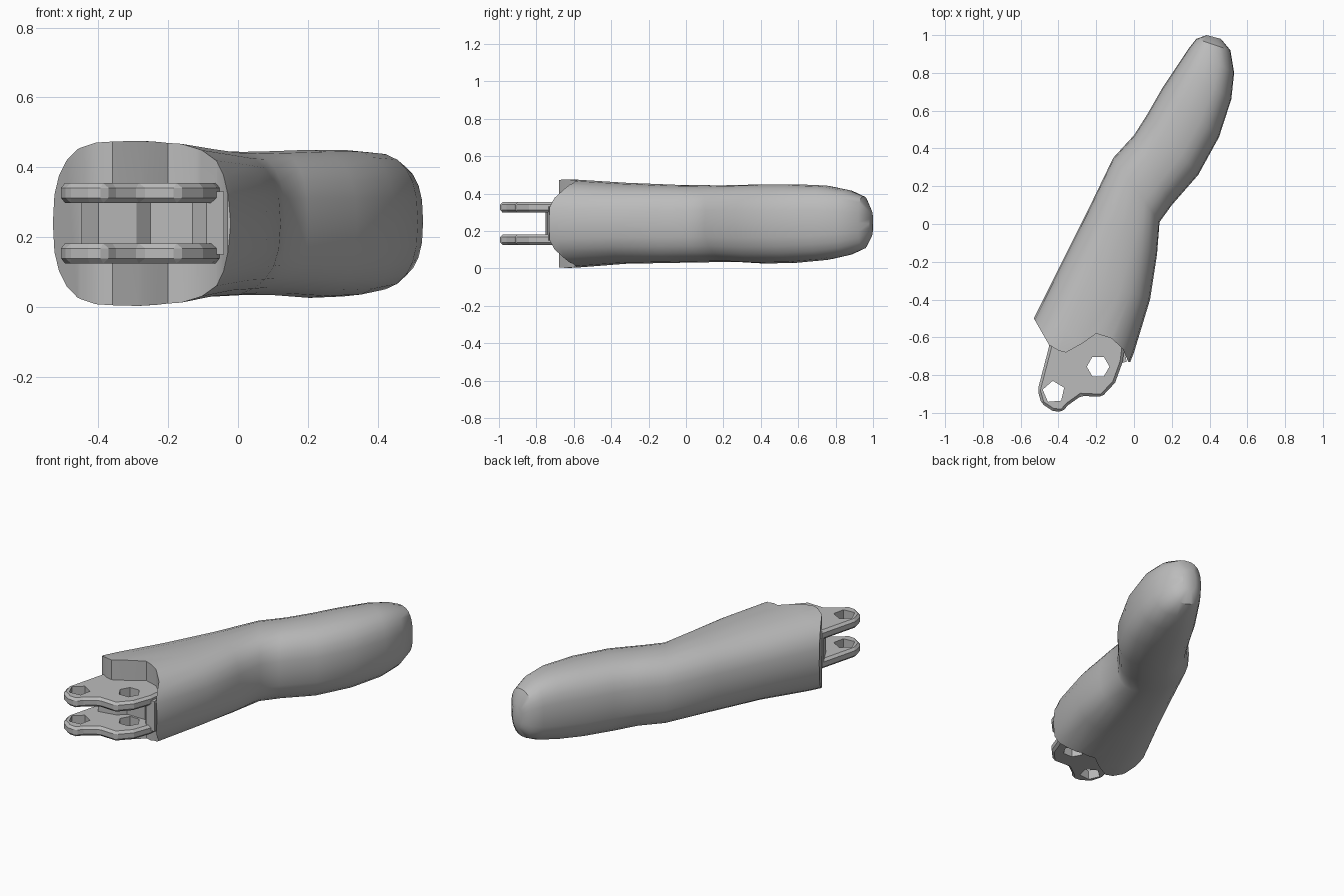
import bpy, bmesh, math
from mathutils import Vector

cube = bpy.data.objects.get("Cube")
if cube:
    bpy.data.objects.remove(cube)

grey = bpy.data.materials.new("plain grey")
grey.use_nodes = True
colour = (0.5, 0.5, 0.5, 1)
grey.diffuse_color = colour
grey.node_tree.nodes["Principled BSDF"].inputs["Base Color"].default_value = colour


def make_object(name, bm):
    bmesh.ops.recalc_face_normals(bm, faces=bm.faces)
    mesh = bpy.data.meshes.new(name)
    bm.to_mesh(mesh)
    bm.free()
    mesh.materials.append(grey)
    obj = bpy.data.objects.new(name, mesh)
    bpy.context.collection.objects.link(obj)
    return obj


def prism(name, outline, low, high):
    bm = bmesh.new()
    face = bm.faces.new([bm.verts.new((x, y, low)) for x, y in outline])
    top = bmesh.ops.extrude_face_region(bm, geom=[face])["geom"]
    bmesh.ops.translate(bm, vec=(0, 0, high - low),
                        verts=[v for v in top if isinstance(v, bmesh.types.BMVert)])
    return make_object(name, bm)


def polygon(x, y, radius, sides, turn):
    return [(x + radius * math.cos(turn + math.tau * i / sides),
             y + radius * math.sin(turn + math.tau * i / sides)) for i in range(sides)]


def activate(obj):
    bpy.ops.object.select_all(action='DESELECT')
    obj.select_set(True)
    bpy.context.view_layer.objects.active = obj


def cut(obj, cutter):
    mod = obj.modifiers.new("cut", 'BOOLEAN')
    mod.operation = 'DIFFERENCE'
    mod.solver = 'EXACT'
    mod.object = cutter
    activate(obj)
    bpy.ops.object.modifier_apply(modifier=mod.name)
    bpy.data.objects.remove(cutter)


def signed_power(value, power):
    return math.copysign(abs(value) ** power, value)


# Body: rounded sections between a left and a right edge point, with low and high z
sections = [
    ((-.62, -.68), (-.08, -.88), .0, .478),
    ((-.53, -.50), (.0, -.68), .004, .475),
    ((-.40, -.24), (.085, -.40), .025, .458),
    ((-.25, .06), (.122, -.16), .03, .447),
    ((-.11, .35), (.135, .01), .034, .444),
    ((.0, .47), (.20, .10), .034, .446),
    ((.07, .58), (.34, .26), .026, .45),
    ((.15, .72), (.45, .46), .03, .45),
    ((.23, .84), (.515, .66), .045, .443),
    ((.29, .93), (.53, .80), .07, .42),
    ((.33, .98), (.51, .92), .105, .385),
    ((.385, 1.0), (.46, .98), .17, .31),
]
SIDES = 24
bm = bmesh.new()
rings = []
for left, right, low, high in sections:
    left, right = Vector(left), Vector(right)
    middle, half = (left + right) / 2, (right - left) / 2
    ring = []
    for i in range(SIDES):
        angle = math.tau * i / SIDES
        p = middle + half * signed_power(math.cos(angle), 0.78)
        z = (low + high) / 2 + (high - low) / 2 * signed_power(math.sin(angle), 0.78)
        ring.append(bm.verts.new((p.x, p.y, z)))
    rings.append(ring)
for a, b in zip(rings, rings[1:]):
    for i in range(SIDES):
        j = (i + 1) % SIDES
        bm.faces.new((a[i], a[j], b[j], b[i]))
bm.faces.new(rings[0])
bm.faces.new(rings[-1])
body = make_object("finger_body", bm)

# Slanted, scooped open end
scoop = [(-.62, -.39), (-.53, -.50), (-.45, -.64), (-.40, -.67), (-.36, -.68),
         (-.27, -.63), (-.20, -.58), (-.12, -.605), (-.06, -.66), (-.03, -.73),
         (.1, -.76), (.1, -1.1), (-.8, -1.1), (-.8, -.39)]
cut(body, prism("scoop_cutter", scoop, -.2, .7))
activate(body)
bpy.ops.object.shade_smooth_by_angle(angle=math.radians(35))

# Hinge core joining the two plates
core = [(-.45, -.60), (-.45, -.66), (-.40, -.75), (-.29, -.73), (-.25, -.69),
        (-.13, -.69), (-.09, -.74), (-.04, -.73), (-.05, -.60), (-.2, -.52)]
prism("hinge_core", core, .15, .33)

# Two hinge plates with pin holes
plate = [(-.45, -.60), (-.45, -.65), (-.51, -.88), (-.49, -.95), (-.43, -.99),
         (-.38, -.995), (-.35, -.96), (-.28, -.91), (-.17, -.915), (-.10, -.84),
         (-.06, -.73), (-.05, -.65), (-.12, -.56), (-.2, -.52)]
for name, low, high in (("lower_hinge_plate", .125, .182), ("upper_hinge_plate", .298, .355)):
    obj = prism(name, plate, low, high)
    bevel = obj.modifiers.new("edge", 'BEVEL')
    bevel.width = 0.014
    bevel.segments = 1
    activate(obj)
    bpy.ops.object.modifier_apply(modifier=bevel.name)
    cut(obj, prism("front_hole", polygon(-.425, -.89, .06, 5, .4), 0, .5))
    cut(obj, prism("rear_hole", polygon(-.19, -.755, .06, 6, 0), 0, .5))
